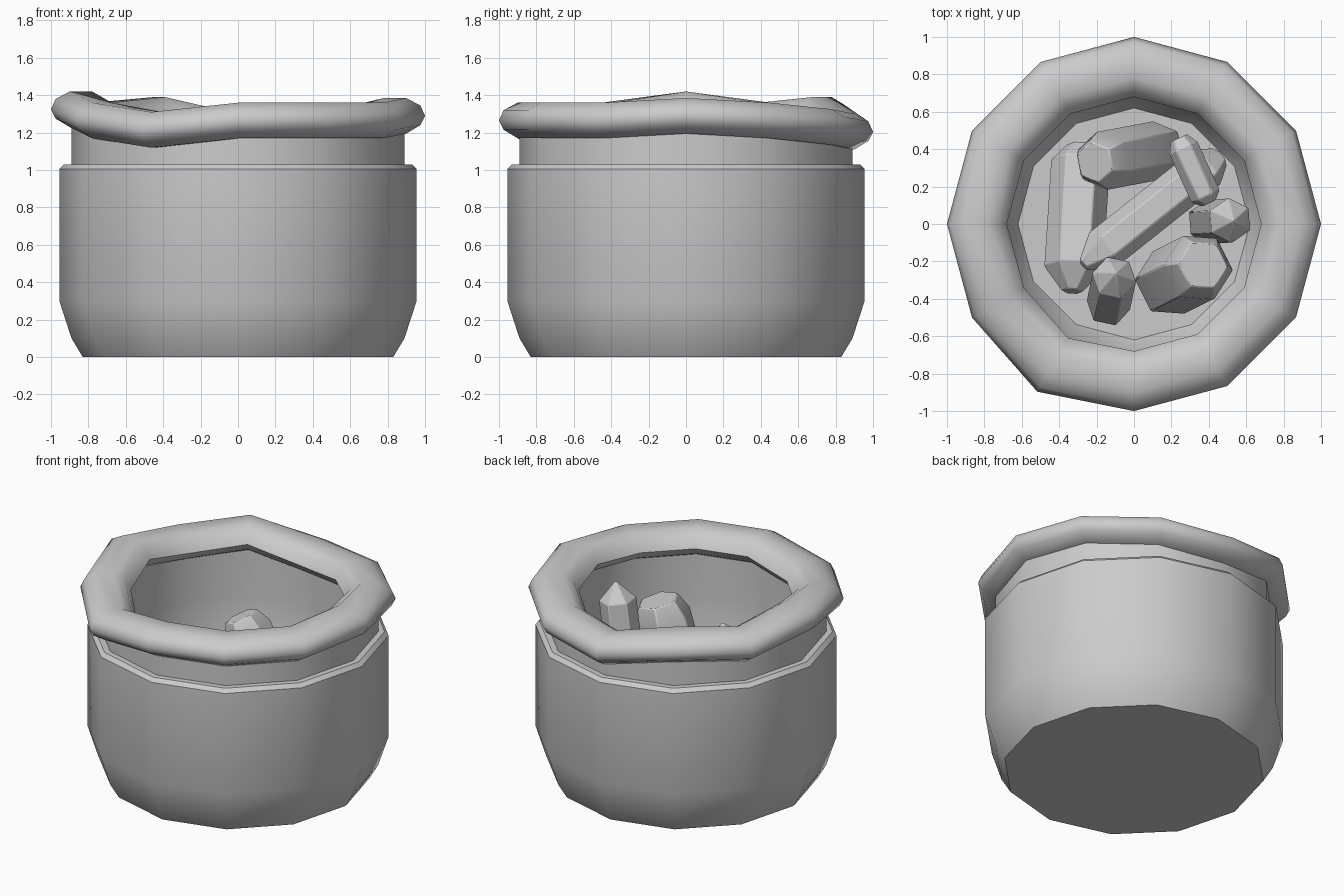
import bpy, bmesh, math
from mathutils import Vector

if "Cube" in bpy.data.objects:
    bpy.data.objects.remove(bpy.data.objects["Cube"])

SIDES = 12


def make_object(name, bm, angle, bevel=0):
    bmesh.ops.recalc_face_normals(bm, faces=bm.faces[:])
    mesh = bpy.data.meshes.new(name)
    bm.to_mesh(mesh)
    bm.free()
    ob = bpy.data.objects.new(name, mesh)
    bpy.context.collection.objects.link(ob)
    if bevel:
        mod = ob.modifiers.new("soft_edges", 'BEVEL')
        mod.width = bevel
        mod.segments = 1
    bpy.ops.object.select_all(action='DESELECT')
    ob.select_set(True)
    bpy.context.view_layer.objects.active = ob
    bpy.ops.object.shade_smooth_by_angle(angle=math.radians(angle))
    return ob


def bridge(bm, a, b):
    n = len(a)
    for i in range(n):
        bm.faces.new((a[i], a[(i + 1) % n], b[(i + 1) % n], b[i]))


def ring(bm, r, z):
    return [bm.verts.new((r * math.cos(2 * math.pi * i / SIDES),
                          r * math.sin(2 * math.pi * i / SIDES), z)) for i in range(SIDES)]


# Sack body: outer wall, stepped neck, hollow inside
profile = [(.83, 0), (.89, .1), (.955, .3), (.955, 1.005), (.93, 1.03), (.89, 1.03),
           (.89, 1.25), (.76, 1.25), (.76, .9), (.74, .35), (.62, .15)]
bm = bmesh.new()
rings = [ring(bm, r, z) for r, z in profile]
for a, b in zip(rings, rings[1:]):
    bridge(bm, a, b)
bm.faces.new(rings[0])
bm.faces.new(rings[-1])
make_object("sack_body", bm, 40)

# Rolled rim: one cross-section per corner, with uneven heights
section = [(1.0, 0), (.975, .055), (.90, .095), (.78, .095), (.715, .055),
           (.68, -.01), (.715, -.06), (.78, -.095), (.90, -.095), (.975, -.05)]
lift = {0: .025, 2: -.035, 3: -.06, 4: .03, 6: .06, 8: -.05}
push = {8: 1.035}
bm = bmesh.new()
cuts = []
for i in range(SIDES):
    t = 2 * math.pi * i / SIDES
    k = push.get(i, 1)
    cuts.append([bm.verts.new((k * r * math.cos(t), k * r * math.sin(t),
                               1.265 + lift.get(i, 0) + z)) for r, z in section])
for i in range(SIDES):
    bridge(bm, cuts[i], cuts[(i + 1) % SIDES])
make_object("rolled_rim", bm, 60)


def crystal(name, base, tip, radius, point, top=.05, turn=0):
    """Six-sided prism with tapered ends, laid from base to tip."""
    base, tip = Vector(base), Vector(tip)
    axis = tip - base
    length = axis.length
    rot = axis.to_track_quat('Z', 'Y')
    bm = bmesh.new()
    loops = []
    for h, r in ((0, .5), (point * .7, 1), (length - point, 1), (length, top)):
        loops.append([bm.verts.new(base + rot @ Vector((
            radius * r * math.cos(turn + math.pi * i / 3),
            radius * r * math.sin(turn + math.pi * i / 3), h))) for i in range(6)])
    for a, b in zip(loops, loops[1:]):
        bridge(bm, a, b)
    bm.faces.new(loops[0])
    bm.faces.new(loops[-1])
    make_object(name, bm, 25, bevel=.006)


# Crystals standing and lying in the sack
crystal("crystal_tall", (.39, .01, .16), (.53, .02, 1.21), .12, .12)
crystal("crystal_wide", (.17, -.32, .16), (.37, -.22, 1.03), .19, .12, .72)
crystal("crystal_small_front", (-.14, -.45, .16), (-.10, -.26, .98), .12, .12)
crystal("crystal_leaning_back", (.16, .40, .18), (-.21, .33, .92), .16, .1, .7)
crystal("crystal_left", (-.28, .42, .25), (-.33, -.36, .48), .16, .13, .35)
crystal("crystal_long", (.46, .36, .5), (-.27, -.22, .78), .12, .14, .3)
crystal("crystal_top", (.40, .11, .85), (.24, .46, .85), .085, .06, .6)
